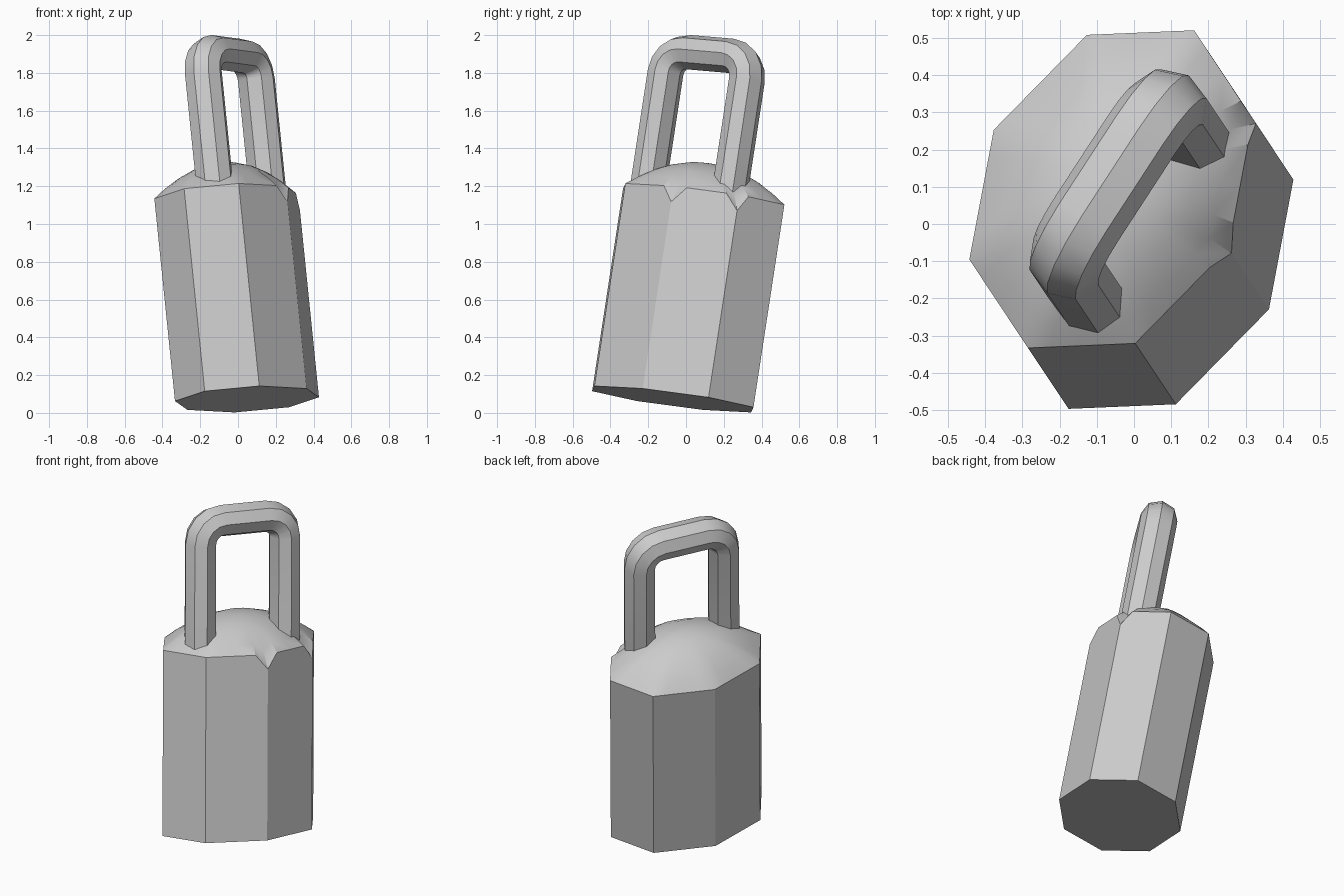
import bpy, bmesh, math
from mathutils import Vector, Matrix

if "Cube" in bpy.data.objects:
    bpy.data.objects.remove(bpy.data.objects["Cube"])

# Tilted frame shared by all parts: U = axis, E1 = long side, E2 = short side
U = Vector((-0.1, 0.15, 0.982)).normalized()
E1 = Vector((0.449, 0.888, 0.0))
E1 = (E1 - U * E1.dot(U)).normalized()
E2 = E1.cross(U).normalized()


def finish(name, bm):
    bmesh.ops.recalc_face_normals(bm, faces=bm.faces[:])
    mesh = bpy.data.meshes.new(name)
    bm.to_mesh(mesh)
    bm.free()
    ob = bpy.data.objects.new(name, mesh)
    bpy.context.collection.objects.link(ob)
    bpy.ops.object.select_all(action='DESELECT')
    ob.select_set(True)
    bpy.context.view_layer.objects.active = ob
    bpy.ops.object.shade_smooth_by_angle(angle=math.radians(32))
    return ob


# Body: stretched octagonal prism with a smooth domed top
base = Vector((0.0475, -0.07, 0.0725))
length, rise = 1.09, 0.18
corner = [E1 * 0.484 * math.cos(k * math.pi / 4) + E2 * 0.358 * math.sin(k * math.pi / 4)
          for k in range(8)]
fracs = (0.0, 0.2, 0.5, 0.8)
bm = bmesh.new()
foot = [bm.verts.new(base + c) for c in corner]
bm.faces.new(foot)
rings = []
for t in (1.0, 0.85, 0.65, 0.45, 0.22):
    ring = []
    for k in range(8):
        for f in fracs:
            flat = corner[k].lerp(corner[(k + 1) % 8], f)
            # inner rings become round, the rim stays octagonal
            ang = math.atan2(flat.dot(E2) / 0.358, flat.dot(E1) / 0.484)
            oval = (E1 * 0.47 * math.cos(ang) + E2 * 0.348 * math.sin(ang))
            p = flat.lerp(oval, min(1, (1 - t) * 2)) * t
            h = length + rise * (1 - t * t)
            # two chipped corners
            if k in (1, 2) and f == 0.0:
                h -= {1.0: 0.085, 0.85: 0.04}.get(t, 0.0)
            ring.append(bm.verts.new(base + p + U * h))
    rings.append(ring)
n = len(rings[0])
m = len(fracs)
for k in range(8):
    rim = [rings[0][(k * m + j) % n] for j in range(m + 1)]
    bm.faces.new([foot[(k + 1) % 8], foot[k]] + rim)
for a, b in zip(rings, rings[1:]):
    for i in range(n):
        j = (i + 1) % n
        bm.faces.new((a[i], a[j], b[j], b[i]))
apex = bm.verts.new(base + U * (length + rise))
for i in range(n):
    bm.faces.new((rings[-1][i], rings[-1][(i + 1) % n], apex))
finish("body", bm)

# Handle: octagonal bar swept along an inverted U, slightly twisted on the body
twist = Matrix.Rotation(math.radians(-5.5), 3, U)
L, P = twist @ E1, twist @ E2
top = Vector((-0.055, 0.125, 1.9))
half, drop, rad, steps = 0.258, 0.80, 0.12, 4
right = [(half, -drop, 0.0)]                       # l, h, turn angle
for i in range(steps + 1):
    a = math.pi / 2 * i / steps
    right.append((half - rad + rad * math.cos(a), -rad + rad * math.sin(a), a))
path = right + [(-l, h, math.pi - a) for l, h, a in reversed(right)]
bm = bmesh.new()
loops = []
for l, h, a in path:
    out = L * math.cos(a) + U * math.sin(a)
    c = top + L * l + U * h
    loops.append([bm.verts.new(c + out * 0.092 * math.cos(s * math.pi / 4)
                               + P * 0.105 * math.sin(s * math.pi / 4)) for s in range(8)])
for a, b in zip(loops, loops[1:]):
    for i in range(8):
        j = (i + 1) % 8
        bm.faces.new((a[i], a[j], b[j], b[i]))
bm.faces.new(loops[0])
bm.faces.new(loops[-1])
finish("handle", bm)
